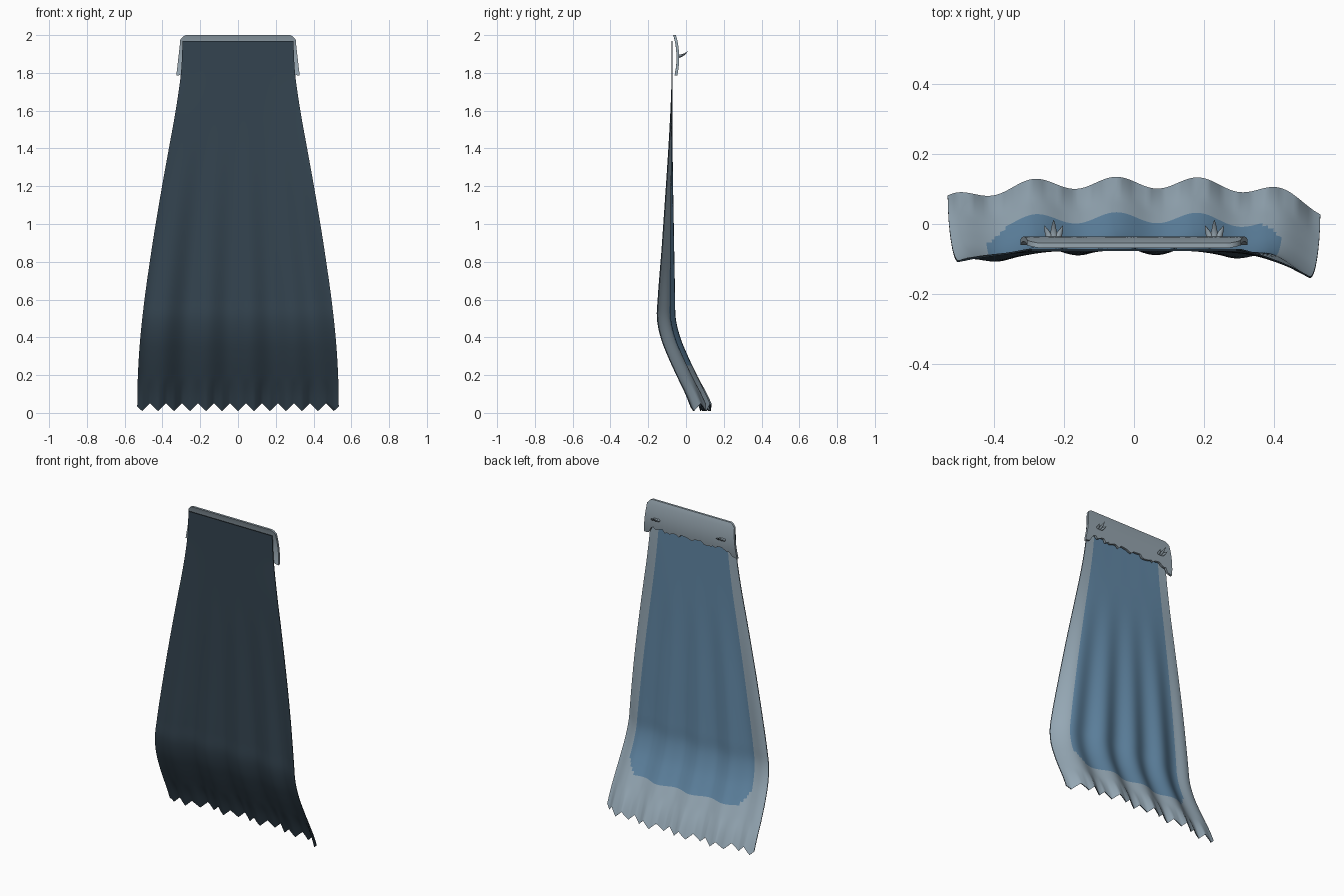
import bpy, bmesh, math, random
from mathutils import Vector

if "Cube" in bpy.data.objects:
    bpy.data.objects.remove(bpy.data.objects["Cube"])

random.seed(4)


def material(name, rgb):
    m = bpy.data.materials.new(name)
    lin = [((c / 255 + 0.055) / 1.055) ** 2.4 for c in rgb]
    m.diffuse_color = (*lin, 1)
    m.use_nodes = True
    m.node_tree.nodes["Principled BSDF"].inputs["Base Color"].default_value = m.diffuse_color
    return m


DARK = material("dark navy cloth", (52, 68, 80))
PALE = material("pale grey blue trim", (152, 171, 184))
BLUE = material("blue lining", (98, 136, 166))
GREY = material("grey collar", (150, 165, 175))


def curve(pts, x):
    """Catmull-Rom style interpolation through (x, value) points."""
    x = min(max(x, pts[0][0]), pts[-1][0])
    n = len(pts)
    k = next(i for i in range(n - 1) if x <= pts[i + 1][0])

    def slope(i):
        a, b = pts[max(i - 1, 0)], pts[min(i + 1, n - 1)]
        return (b[1] - a[1]) / (b[0] - a[0])
    (x0, y0), (x1, y1) = pts[k], pts[k + 1]
    h = x1 - x0
    t = (x - x0) / h
    return ((2*t**3 - 3*t*t + 1) * y0 + (t**3 - 2*t*t + t) * h * slope(k)
            + (3*t*t - 2*t**3) * y1 + (t**3 - t*t) * h * slope(k + 1))


def sheet(name, nu, nv, point, thickness, mats, back_rule):
    """Two-sided sheet: front grid, offset back grid, and a closing rim."""
    bm = bmesh.new()
    grids = []
    for off in (0, thickness):
        grids.append([[bm.verts.new(point(i / nu * 2 - 1, j / nv) + Vector((0, off, 0)))
                       for j in range(nv + 1)] for i in range(nu + 1)])
    f, b = grids
    for i in range(nu):
        for j in range(nv):
            bm.faces.new((f[i][j], f[i+1][j], f[i+1][j+1], f[i][j+1]))
            face = bm.faces.new((b[i][j+1], b[i+1][j+1], b[i+1][j], b[i][j]))
            face.material_index = back_rule((i + 0.5) / nu * 2 - 1,
                                            face.calc_center_median().z)
    ring = ([(i, 0) for i in range(nu)] + [(nu, j) for j in range(nv)]
            + [(i, nv) for i in range(nu, 0, -1)] + [(0, j) for j in range(nv, 0, -1)])
    for (i, j), (k, l) in zip(ring, ring[1:] + ring[:1]):
        bm.faces.new((f[k][l], f[i][j], b[i][j], b[k][l]))
    return finish(name, bm, mats)


def finish(name, bm, mats):
    bmesh.ops.recalc_face_normals(bm, faces=bm.faces)
    me = bpy.data.meshes.new(name)
    bm.to_mesh(me)
    bm.free()
    for m in mats:
        me.materials.append(m)
    ob = bpy.data.objects.new(name, me)
    bpy.context.collection.objects.link(ob)
    bpy.context.view_layer.objects.active = ob
    ob.select_set(True)
    bpy.ops.object.shade_smooth_by_angle(angle=math.radians(50))
    ob.select_set(False)
    return ob


# Cape: half width, centre depth, side sweep and fold depth by height
WIDTH = [(0, .534), (.2, .53), (.4, .517), (.6, .495), (.8, .467), (1, .436),
         (1.2, .402), (1.4, .366), (1.6, .33), (1.8, .302), (1.97, .293)]
DEPTH = [(0, .125), (.1, .085), (.2, .037), (.3, -.01), (.4, -.05), (.5, -.073),
         (.6, -.075), (.9, -.076), (1.3, -.077), (1.97, -.077)]
SWEEP = [(0, .062), (.5, .056), (.9, .036), (1.4, .013), (1.75, 0), (1.97, 0)]
FOLD = [(0, .017), (.5, .014), (.9, .008), (1.4, .001), (1.6, 0), (1.97, 0)]


def cape_point(u, v):
    z = 0.03 + 1.94 * v
    tooth = abs(((u / .1587) % 1) - 0.5) * 4 - 1        # zigzag hem, +1 at each tip
    w = curve(WIDTH, z)
    y = (curve(DEPTH, z) + curve(FOLD, z) * math.cos(2 * math.pi * (u + .095) / .44)
         - curve(SWEEP, z) * abs(u) ** 3.5 * (1.2 if u > 0 else .85))
    zz = z - 0.02 * tooth * max(0, 1 - (z - .03) / .15)
    return Vector((u * w, y, zz))


def lining_rule(u, z):
    a = abs(u)
    low = 0.25 + 0.1 * max(0, (a - .65) / .16) ** 2
    return 1 if a < .81 and z > low else 2


sheet("cape", 126, 97, cape_point, .005, [DARK, BLUE, PALE], lining_rule)

# Collar: curved plate behind the top edge, ragged along the bottom
rag = [random.uniform(-.012, .012) for _ in range(41)]


def collar_point(u, v):
    a = abs(u)
    low = 1.825 + rag[round((u + 1) * 20)]
    if a > .86:
        low = 1.785 + .01 * (1 - a) / .14
    top = 2.0 - max(0, a - .93) / .07 * .025
    z = low + (top - low) * v
    w = .302 + .023 * min(1, (2.0 - z) / .2) if v < 1 else .306
    y = -.068 + .018 * math.sin(math.pi * min(1, (2.0 - z) / .24)) ** .8
    return Vector((u * w, y, z))


sheet("collar", 40, 12, collar_point, .014, [GREY], lambda u, z: 0)

# Clasps: three small curved claws on each side of the collar
for side, label in ((-1, "left"), (1, "right")):
    bm = bmesh.new()
    for dx, length, lift in ((-.026, .036, .012), (0, .052, .028), (.026, .036, .012)):
        rings = []
        for k in range(6):
            t = k / 5
            r = .0115 * (1 - t) ** .7 + .0006
            c = Vector((side * .23 + dx * (.4 + .6 * t), -.041 + length * t,
                        1.888 + lift * t * t))
            rings.append([bm.verts.new(c + Vector((r * math.cos(q * math.pi / 4), 0,
                                                   .8 * r * math.sin(q * math.pi / 4))))
                          for q in range(8)])
        for p, n in zip(rings, rings[1:]):
            for q in range(8):
                bm.faces.new((p[q], p[(q+1) % 8], n[(q+1) % 8], n[q]))
        bm.faces.new(rings[0])
        bm.faces.new(rings[-1])
    finish(label + "_clasp_claws", bm, [GREY])
